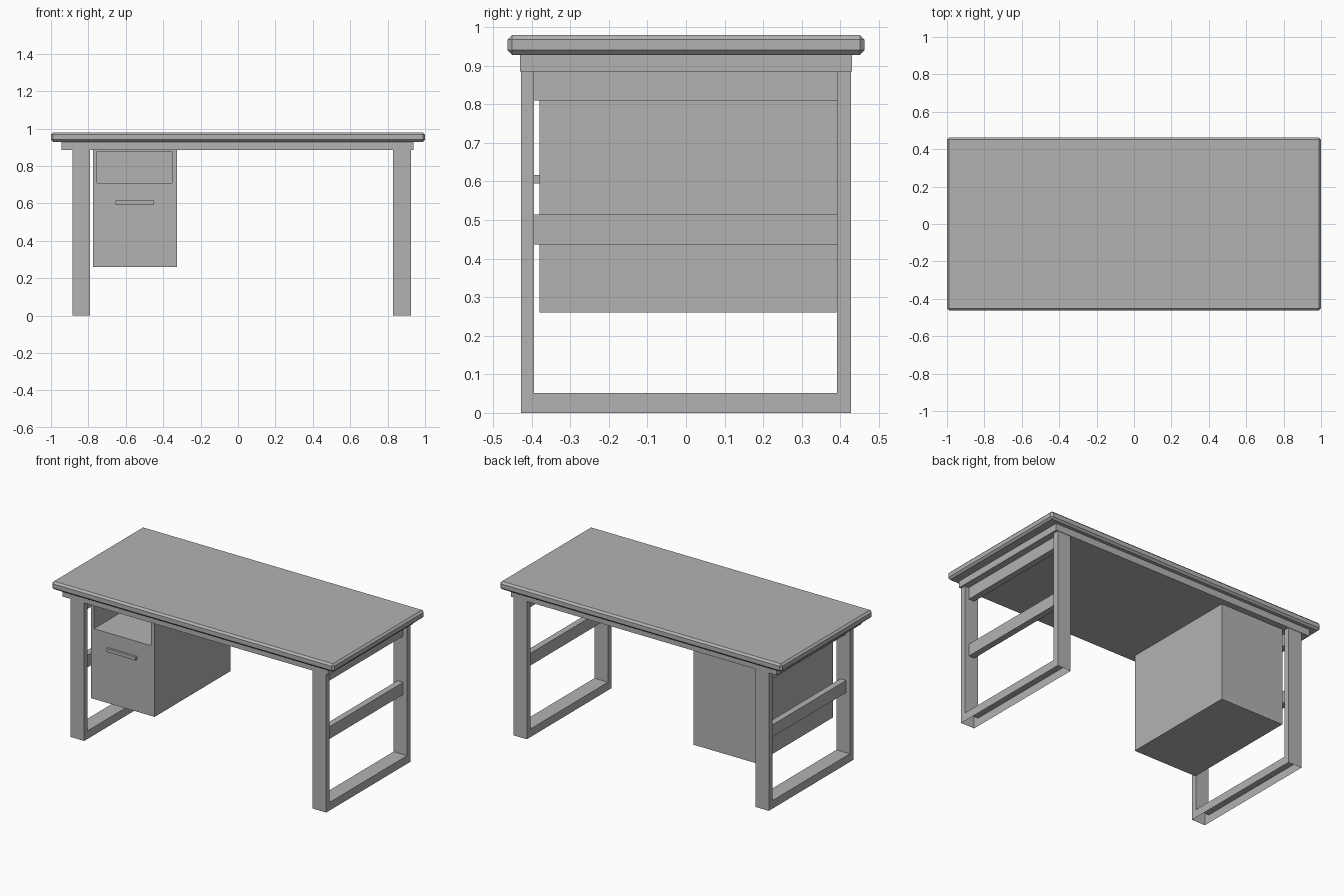
import bpy
import bmesh

default = bpy.data.objects.get("Cube")
if default:
    bpy.data.objects.remove(default, do_unlink=True)

grey = bpy.data.materials.new("plain grey")
grey.use_nodes = True
grey.diffuse_color = (0.45, 0.45, 0.45, 1)
grey.node_tree.nodes["Principled BSDF"].inputs["Base Color"].default_value = grey.diffuse_color


def finish(name, bm):
    bmesh.ops.recalc_face_normals(bm, faces=bm.faces)
    mesh = bpy.data.meshes.new(name)
    bm.to_mesh(mesh)
    bm.free()
    mesh.materials.append(grey)
    obj = bpy.data.objects.new(name, mesh)
    bpy.context.collection.objects.link(obj)
    return obj


def box(name, x, y, z):
    """Box from (min, max) spans on each axis."""
    bm = bmesh.new()
    bmesh.ops.create_cube(bm, size=1)
    for v in bm.verts:
        v.co = [s[0] if c < 0 else s[1] for c, s in zip(v.co, (x, y, z))]
    return finish(name, bm)


def leg_frame(name, x0, x1):
    """U-shaped frame, open along its underside."""
    front, back, top = -0.428, 0.427, 0.885
    inner_front, inner_back, bar = -0.394, 0.391, 0.052
    outline = [(front, top), (front, 0), (back, 0), (back, top),
               (inner_back, top), (inner_back, bar),
               (inner_front, bar), (inner_front, top)]
    bm = bmesh.new()
    face = bm.faces.new([bm.verts.new((x0, y, z)) for y, z in outline])
    ext = bmesh.ops.extrude_face_region(bm, geom=[face], use_keep_orig=True)
    moved = [g for g in ext["geom"] if isinstance(g, bmesh.types.BMVert)]
    bmesh.ops.translate(bm, verts=moved, vec=(x1 - x0, 0, 0))
    bmesh.ops.recalc_face_normals(bm, faces=bm.faces)
    under = [f for f in bm.faces if all(v.co.z < 0.001 for v in f.verts)]
    bmesh.ops.delete(bm, geom=under, context="FACES_ONLY")
    return finish(name, bm)


# Tabletop with chamfered edges, and the slab beneath it
top = box("tabletop", (-1, 1), (-0.463, 0.463), (0.928, 0.979))
chamfer = top.modifiers.new("chamfer", "BEVEL")
chamfer.width = 0.012
chamfer.segments = 1
box("under_slab", (-0.943, 0.939), (-0.43, 0.43), (0.885, 0.928))

# Leg frames with two side rails each
for side, centre in (("right", -0.838), ("left", 0.877)):
    leg_frame(side + "_leg_frame", centre - 0.048, centre + 0.048)
    for rail, z in (("upper", (0.81, 0.885)), ("middle", (0.436, 0.514))):
        box(f"{side}_{rail}_rail", (centre - 0.02, centre + 0.02), (-0.394, 0.391), z)

# Hanging cabinet with an open shelf cut into its front
cabinet = box("cabinet", (-0.775, -0.325), (-0.38, 0.39), (0.26, 0.885))
cutter = box("shelf_cutter", (-0.755, -0.352), (-0.5, 0.37), (0.71, 0.876))
cutter.hide_render = True
cut = cabinet.modifiers.new("shelf opening", "BOOLEAN")
cut.operation = "DIFFERENCE"
cut.solver = "EXACT"
cut.object = cutter
bpy.context.view_layer.objects.active = cabinet
bpy.ops.object.modifier_apply(modifier=cut.name)
bpy.data.objects.remove(cutter, do_unlink=True)

# Drawer handle
box("drawer_handle", (-0.655, -0.449), (-0.395, -0.38), (0.594, 0.616))
